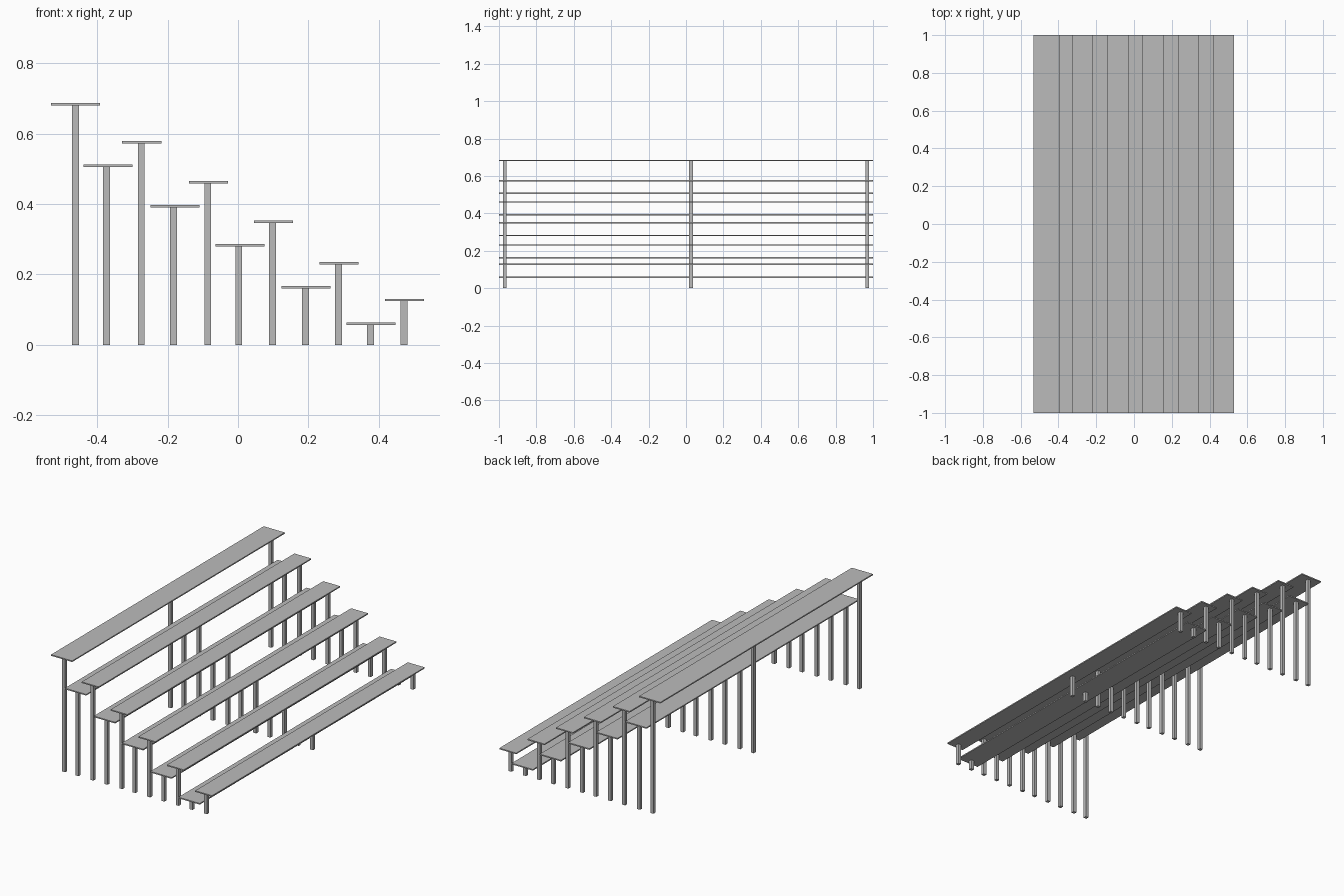
import bpy, bmesh

if "Cube" in bpy.data.objects:
    bpy.data.objects.remove(bpy.data.objects["Cube"])

metal = bpy.data.materials.new("grey metal")
metal.diffuse_color = (0.5, 0.5, 0.5, 1)
metal.use_nodes = True
metal.node_tree.nodes["Principled BSDF"].inputs["Base Color"].default_value = metal.diffuse_color

THICK = 0.007          # plank thickness
POST = 0.0195          # square post side
POST_Y = (-0.97, 0.027, 0.97)


def boxes(name, parts):
    """One object from (min corner, max corner) boxes."""
    bm = bmesh.new()
    for lo, hi in parts:
        vs = bmesh.ops.create_cube(bm, size=1)["verts"]
        for v in vs:
            for i in range(3):
                v.co[i] = hi[i] if v.co[i] > 0 else lo[i]
    me = bpy.data.meshes.new(name)
    bm.to_mesh(me)
    bm.free()
    me.materials.append(metal)
    ob = bpy.data.objects.new(name, me)
    bpy.context.collection.objects.link(ob)


def row(name, x0, x1, top, post_x):
    """A full-length plank carried by three posts."""
    boxes(name + "_plank", [((x0, -1, top - THICK), (x1, 1, top))])
    h = POST / 2
    boxes(name + "_posts", [((post_x - h, y - h, 0), (post_x + h, y + h, top - THICK))
                            for y in POST_Y])


# Top bench: wide seat at the back
row("top_seat", -0.531, -0.392, 0.687, -0.462)

# Foot boards, wide and low
for i, (x, top) in enumerate([(-0.3695, 0.512), (-0.179, 0.397), (0.006, 0.286),
                              (0.193, 0.167), (0.378, 0.063)]):
    post = x - 0.004 if i < 3 else x - 0.001
    row(f"foot_board_{i + 1}", x - 0.07, x + 0.07, top, post)

# Narrow seats, raised in front of each foot board
for i, (x, top, post) in enumerate([(-0.2735, 0.579, -0.275), (-0.0835, 0.465, -0.086),
                                    (0.1005, 0.353, 0.098), (0.2875, 0.235, 0.286),
                                    (0.4735, 0.131, 0.472)]):
    row(f"seat_{i + 1}", x - 0.0555, x + 0.0555, top, post)
